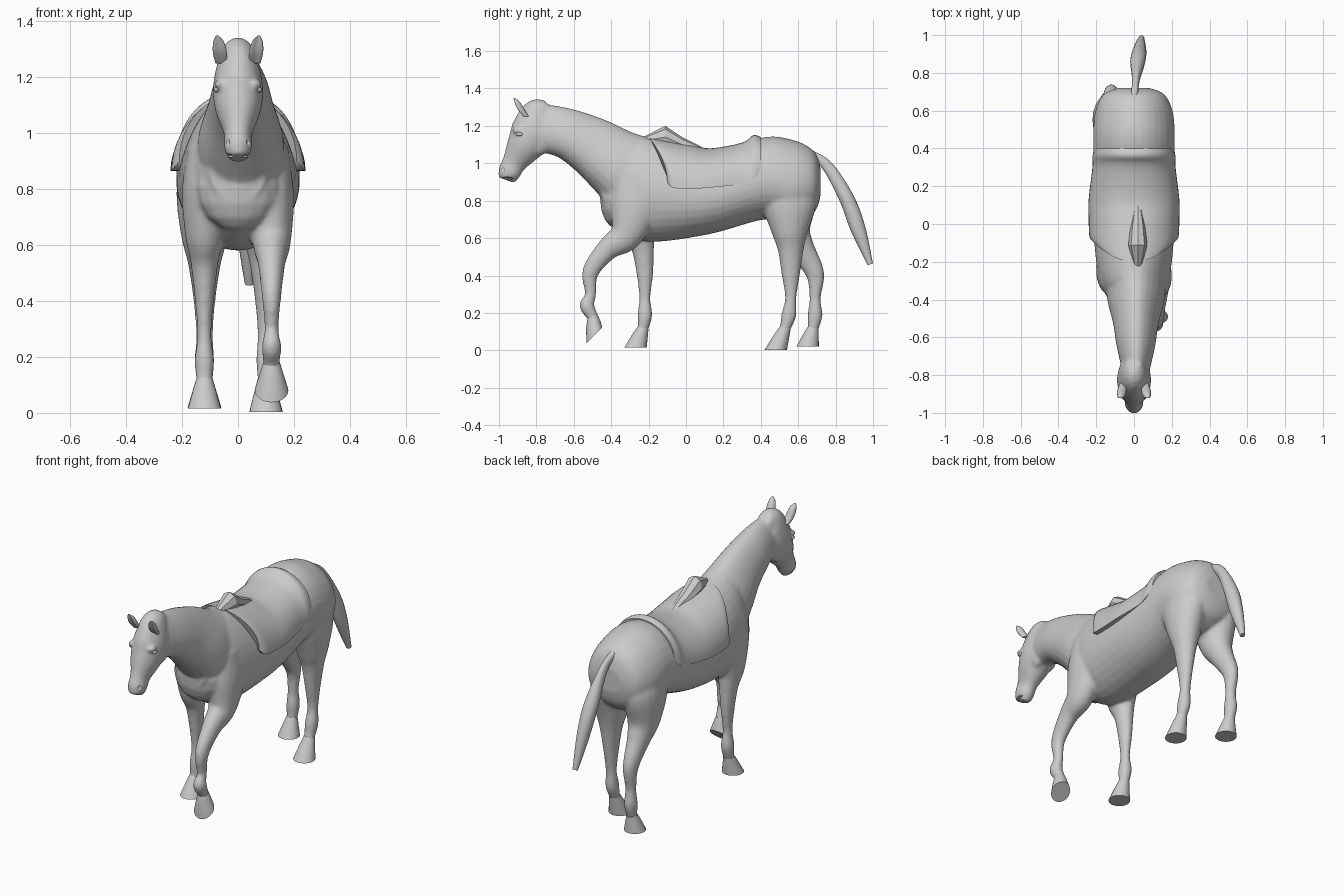
import bpy, bmesh, math
from mathutils import Vector

if "Cube" in bpy.data.objects:
    bpy.data.objects.remove(bpy.data.objects["Cube"])

colour = (0.6, 0.6, 0.6, 1)
grey = bpy.data.materials.new("plain grey")
grey.use_nodes = True
grey.diffuse_color = colour
grey.node_tree.nodes["Principled BSDF"].inputs["Base Color"].default_value = colour

UP, DOWN, FORWARD = (0, 1), (0, -1), (-1, 0)


def spline(rows, steps):
    """Smooth a list of stations with a Catmull-Rom curve."""
    rows = [Vector(row) for row in rows]
    rows = [rows[0]] + rows + [rows[-1]]
    smooth = []
    for a, b, c, d in zip(rows, rows[1:], rows[2:], rows[3:]):
        for step in range(steps):
            t = step / steps
            bend = (a * 2 - b * 5 + c * 4 - d) * t + (b * 3 - a - c * 3 + d) * t * t
            smooth.append(b + (c - a + bend) * t / 2)
    return smooth + [rows[-1]]


def oval(station, axis, x=0, sides=24, taper=0, dent=0):
    """Oval ring round a station (y, z, half depth, half width), facing along axis."""
    y, z, depth, width = station
    axis = Vector(axis).normalized()
    ring = []
    for i in range(sides):
        angle = math.tau * i / sides
        across, along = math.cos(angle), math.sin(angle)
        across *= width * (1 - taper * along)
        if along < 0:
            along *= 1 - dent * along * along
        ring.append((x + across, y + axis.y * depth * along, z - axis.x * depth * along))
    return ring


def skin(bm, rings):
    """Bridge closed rings of points and cap both ends."""
    loops = [[bm.verts.new(point) for point in ring] for ring in rings]
    for a, b in zip(loops, loops[1:]):
        for i in range(len(a)):
            bm.faces.new((a[i - 1], a[i], b[i], b[i - 1]))
    bm.faces.new(loops[0])
    bm.faces.new(loops[-1])


def tube(bm, stations, x=0, lean=0, axis=None, steps=5, **shape):
    """Loft ovals along a smoothed path, square to it unless an axis is given."""
    path = spline(stations, steps)
    last = len(path) - 1
    rings = []
    for i, station in enumerate(path):
        course = path[min(i + 1, last)] - path[max(i - 1, 0)]
        rings.append(oval(station, axis or course[:2], x + lean * i / last, **shape))
    skin(bm, rings)


def ball(bm, place, size):
    made = bmesh.ops.create_uvsphere(bm, u_segments=16, v_segments=8, radius=1)
    for vert in made["verts"]:
        vert.co = [p + c * s for p, c, s in zip(place, vert.co, size)]


def finish(name, bm, angle=40):
    """Turn the bmesh into a smooth-shaded grey object."""
    bmesh.ops.recalc_face_normals(bm, faces=bm.faces)
    mesh = bpy.data.meshes.new(name)
    bm.to_mesh(mesh)
    bm.free()
    mesh.materials.append(grey)
    part = bpy.data.objects.new(name, mesh)
    bpy.context.collection.objects.link(part)
    for other in bpy.context.selected_objects:
        other.select_set(False)
    part.select_set(True)
    bpy.context.view_layer.objects.active = part
    bpy.ops.object.shade_smooth_by_angle(angle=math.radians(angle))
    return part


# Torso, rump to chest
body = bmesh.new()
tube(body, [(.72, .9, .07, .08), (.7, .9, .14, .14), (.66, .9, .185, .18), (.57, .9, .225, .21),
            (.42, .92, .22, .215), (.12, .84, .22, .22), (-.2, .86, .28, .2), (-.35, .89, .25, .16),
            (-.45, .88, .13, .1)], axis=FORWARD, sides=32, taper=.08)
# Breast
ball(body, (0, -.37, .81), (.15, .09, .16))
# Neck
tube(body, [(-.22, .9, .25, .16), (-.37, 1, .19, .15), (-.5, 1.09, .16, .12),
            (-.64, 1.16, .135, .1), (-.78, 1.19, .13, .07)], x=.01, taper=.2)
# Head, poll to lips
tube(body, [(-.73, 1.3, .04, .04), (-.78, 1.26, .1, .07), (-.82, 1.16, .12, .09), (-.87, 1.08, .095, .08),
            (-.92, 1, .065, .05), (-.945, .95, .06, .05), (-.96, .91, .045, .035)])

# Legs: half depth and half width from shoulder or hip down to pastern
fore_shape = [(.12, .06), (.13, .08), (.09, .07), (.06, .05), (.045, .035), (.03, .025), (.04, .035), (.03, .03)]
hind_shape = [(.12, .07), (.15, .1), (.1, .085), (.07, .06), (.05, .04), (.03, .03), (.04, .035), (.03, .03)]
standing = [.95, .8, .64, .54, .41, .28, .19, .12]
lifted = [.95, .78, .62, .54, .42, .3, .24, .18]

# Each leg: name, x, shape, heights, y of its joints, sole (y, z), way the sole faces
legs = [
    ("front_left", .12, fore_shape, lifted, [-.25, -.27, -.32, -.42, -.51, -.51, -.53, -.5], (-.49, .08), (.7, -.7)),
    ("front_right", -.12, fore_shape, standing, [-.25, -.25, -.25, -.23, -.22, -.22, -.22, -.23], (-.27, .015), DOWN),
    ("rear_left", .1, hind_shape, standing, [.54, .55, .555, .56, .56, .56, .55, .53], (.48, .003), DOWN),
    ("rear_right", -.12, hind_shape, standing, [.54, .55, .57, .62, .69, .69, .69, .68], (.65, .02), DOWN)]
for name, x, shape, heights, joints, sole, facing in legs:
    top = Vector((joints[-1], heights[-1], .03, .03))
    bottom = Vector((*sole, .06, .06))
    coronet = top.lerp(bottom, .4)
    bones = [(y, z, *size) for y, z, size in zip(joints, heights, shape)]
    tube(body, bones + [(*coronet[:2], .03, .03)], x=x, sides=20)
    # Hoof, flared to a flat sole
    slope = Vector(facing) + (bottom - top).to_2d().normalized()
    hoof = bmesh.new()
    skin(hoof, [oval(top, slope, x), oval(coronet, slope, x), oval(bottom, facing, x)])
    finish(name + "_hoof", hoof)

# Paired details of the head
cuts = bmesh.new()
for name, side in (("left", 1), ("right", -1)):
    # Brow and cheek
    ball(body, (side * .065, -.9, 1.175), (.02, .03, .015))
    ball(body, (side * .04, -.79, 1.12), (.04, .06, .08))
    # Nostril and mouth cutters
    ball(cuts, (side * .04, -.985, .97), (.01, .015, .015))
    ball(cuts, (side * .04, -.96, .92), (.03, .04, .006))
    # Ear, hollowed at the front
    ear = bmesh.new()
    tube(ear, [(-.86, 1.25, .02, .02), (-.89, 1.29, .025, .025), (-.91, 1.33, .02, .018), (-.92, 1.35, .003, .003)],
         x=side * .06, lean=side * .015, axis=UP, dent=.8)
    finish(name + "_ear", ear, 60)
    eye = bmesh.new()
    ball(eye, (side * .076, -.89, 1.155), (.01, .02, .01))
    finish(name + "_eye", eye)

# Blend the body into one skin, then cut the muzzle
horse = finish("horse_body", body)
remesh = horse.modifiers.new("blend", 'REMESH')
remesh.mode = 'VOXEL'
remesh.voxel_size = .009
remesh.use_smooth_shade = True
soften = horse.modifiers.new("soften", 'SMOOTH')
soften.iterations = 8
cutter = finish("muzzle_cutter", cuts)
cutter.hide_render = True
carve = horse.modifiers.new("carve", 'BOOLEAN')
carve.operation = 'DIFFERENCE'
carve.object = cutter
bpy.context.view_layer.objects.active = horse
for step in ("blend", "soften", "carve"):
    bpy.ops.object.modifier_apply(modifier=step)
bpy.data.objects.remove(cutter)

# Tail
tail = bmesh.new()
tube(tail, [(.67, 1.05, .02, .02), (.76, .98, .03, .02), (.86, .81, .04, .04),
            (.92, .65, .04, .035), (.985, .46, .015, .015)], lean=.04, sides=16)
finish("tail", tail)

# Saddle: arched sections (y, top, bottom, half width), its front edge slanting back as it falls
saddle = bmesh.new()
arches = []
for y, top, low, width in spline([(-.2, 1.14, .9, .21), (-.14, 1.13, .87, .235), (.02, 1.1, .865, .24),
                                  (.13, 1.08, .87, .24), (.3, 1.11, .89, .22), (.36, 1.15, .91, .22),
                                  (.4, 1.14, .95, .205)], 4):
    arch = []
    for i in range(25):
        across, rise = math.cos(math.pi * i / 24), math.sin(math.pi * i / 24)
        slant = min(y, 0) * across * across / 2
        arch.append((width * across, y - slant, low + (top - low) * rise))
    arches.append(arch)
skin(saddle, arches)
finish("saddle", saddle)

# Pommel
pommel = bmesh.new()
tube(pommel, [(-.23, 1.12, .02, .02), (-.11, 1.14, .06, .05), (-.02, 1.1, .04, .04), (.1, 1.06, .02, .02)],
     x=.02, axis=FORWARD, steps=1, sides=8)
finish("pommel", pommel, 30)
